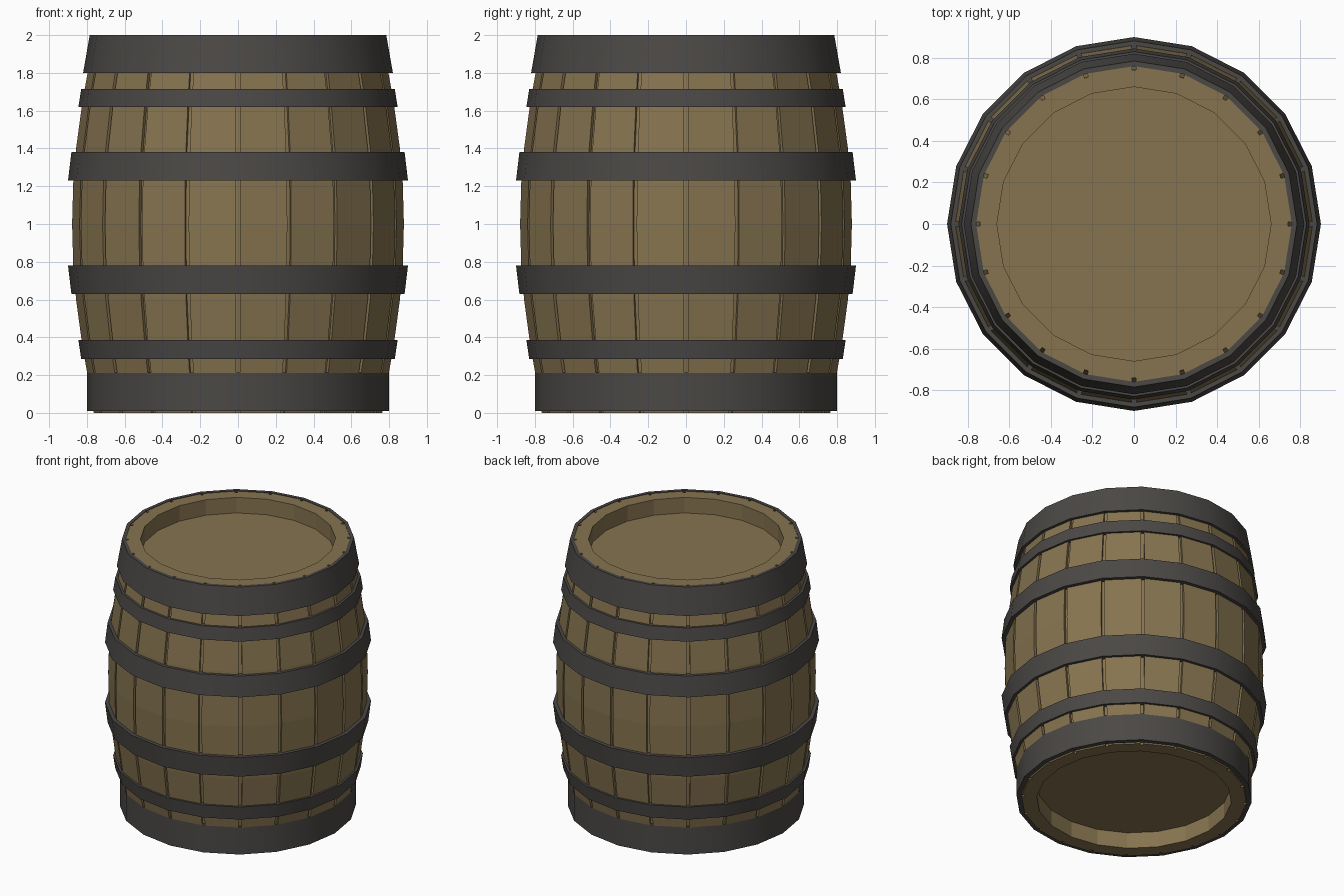
import bpy, bmesh, math
from mathutils import Vector

if "Cube" in bpy.data.objects:
    bpy.data.objects.remove(bpy.data.objects["Cube"])

SIDES = 20
GAP = 0.011      # half width of the groove between staves
DEPTH = 0.02     # groove depth


def material(name, color):
    m = bpy.data.materials.new(name)
    m.diffuse_color = (*color, 1)
    m.use_nodes = True
    m.node_tree.nodes["Principled BSDF"].inputs["Base Color"].default_value = m.diffuse_color
    return m


def corner(i, r, z):
    a = 2 * math.pi * i / SIDES
    return Vector((r * math.cos(a), r * math.sin(a), z))


def finish(bm, name, mat):
    bmesh.ops.recalc_face_normals(bm, faces=bm.faces)
    me = bpy.data.meshes.new(name)
    bm.to_mesh(me)
    bm.free()
    me.materials.append(mat)
    ob = bpy.data.objects.new(name, me)
    bpy.context.collection.objects.link(ob)
    return ob


def bridge(bm, a, b):
    n = len(a)
    for i in range(n):
        j = (i + 1) % n
        bm.faces.new((a[i], a[j], b[j], b[i]))


def plain_ring(bm, r, z):
    return [bm.verts.new(corner(i, r, z)) for i in range(SIDES)]


def stave_ring(bm, r, z):
    # four points per corner: stave edge, groove floor twice, stave edge
    ring = []
    for i in range(SIDES):
        c = corner(i, r, z)
        before = c + (corner(i - 1, r, z) - c).normalized() * GAP
        after = c + (corner(i + 1, r, z) - c).normalized() * GAP
        inward = Vector((c.x, c.y, 0)).normalized() * DEPTH
        ring += [bm.verts.new(p) for p in (before, before - inward, after - inward, after)]
    return ring


def barrel_end(bm, outer, z, floor_z):
    # flat rim, recess wall and recessed head
    rim = plain_ring(bm, 0.66, z)
    floor = plain_ring(bm, 0.66, floor_z)
    for i in range(SIDES):
        j = (i + 1) % SIDES
        a, b, c, d = outer[4 * i:4 * i + 4]
        for p, q in ((a, b), (b, c), (c, d)):
            bm.faces.new((rim[i], p, q))
        bm.faces.new((rim[i], d, outer[4 * j], rim[j]))
    bridge(bm, rim, floor)
    bm.faces.new(floor)


wood = material("wood", (0.24, 0.175, 0.08))
iron = material("iron", (0.07, 0.065, 0.06))

# staves with recessed heads
half = [(0, 0.765), (0.2, 0.798), (0.35, 0.825), (0.6, 0.859), (0.78, 0.874)]
profile = half + [(1.0, 0.88)] + [(2 - z, r) for z, r in reversed(half)]
profile[-1] = (1.996, 0.762)
bm = bmesh.new()
rings = [stave_ring(bm, r, z) for z, r in profile]
for a, b in zip(rings, rings[1:]):
    bridge(bm, a, b)
barrel_end(bm, rings[0], 0, 0.12)
barrel_end(bm, rings[-1], 1.996, 1.88)
finish(bm, "barrel_body", wood)

# hoops: z and radius at the bottom, z and radius at the top, band thickness
hoops = {
    "bottom_rim_hoop": (0.01, 0.80, 0.215, 0.80, 0.04),
    "lower_thin_hoop": (0.285, 0.83, 0.385, 0.845, 0.04),
    "lower_wide_hoop": (0.63, 0.882, 0.78, 0.90, 0.05),
    "upper_wide_hoop": (1.23, 0.90, 1.38, 0.882, 0.05),
    "upper_thin_hoop": (1.62, 0.845, 1.715, 0.83, 0.04),
    "top_rim_hoop": (1.80, 0.82, 2.0, 0.785, 0.025),
}
for name, (z0, r0, z1, r1, t) in hoops.items():
    bm = bmesh.new()
    loops = [plain_ring(bm, r, z) for r, z in
             ((r0, z0), (r1, z1), (r1 - t, z1), (r0 - t, z0))]
    for k in range(4):
        bridge(bm, loops[k], loops[(k + 1) % 4])
    ob = finish(bm, name, iron)
    bpy.ops.object.select_all(action='DESELECT')
    ob.select_set(True)
    bpy.context.view_layer.objects.active = ob
    bpy.ops.object.shade_smooth_by_angle(angle=math.radians(30))
